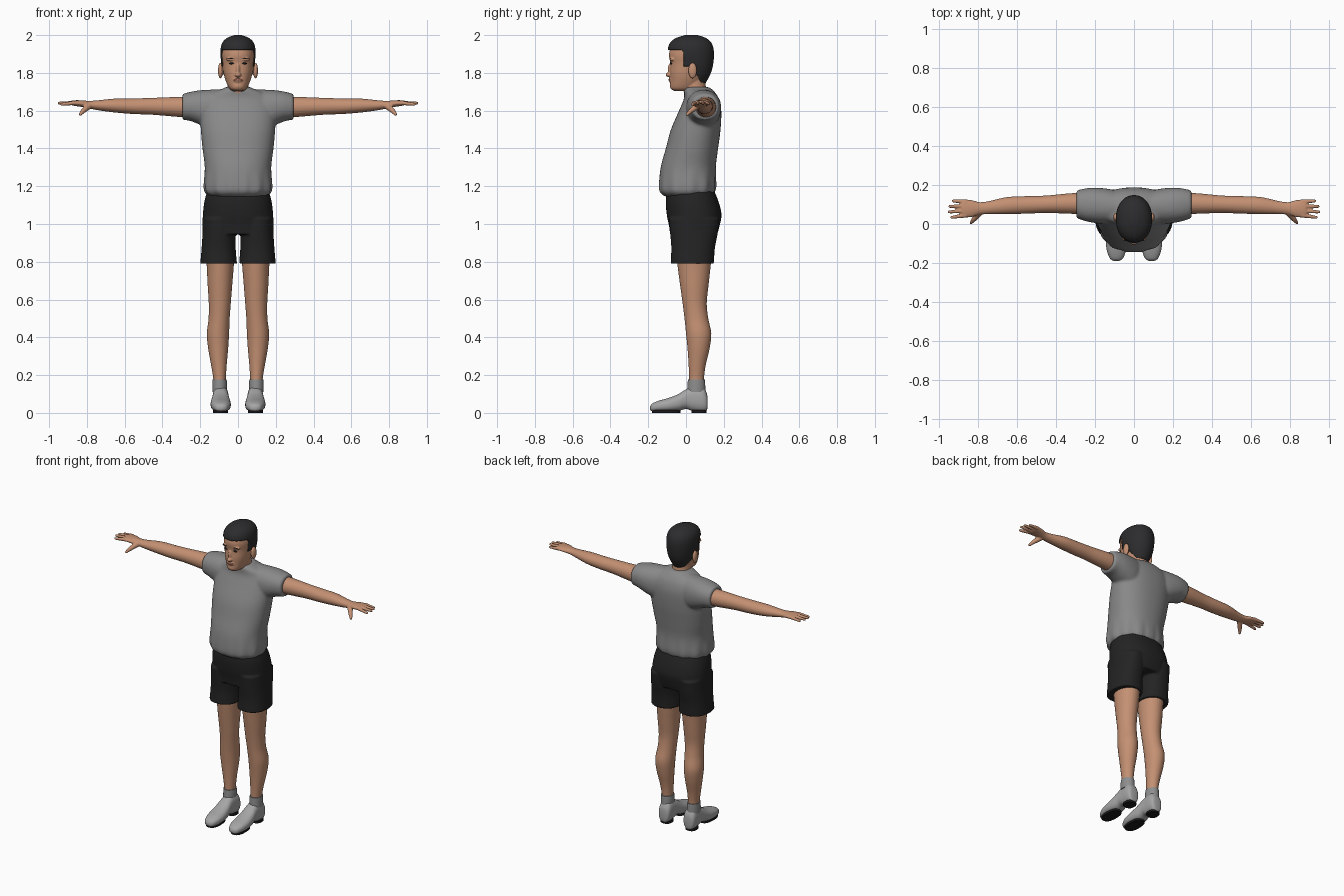
import bpy, bmesh, math
from mathutils import Vector, Matrix

if "Cube" in bpy.data.objects:
    bpy.data.objects.remove(bpy.data.objects["Cube"], do_unlink=True)


def material(name, *rgb):
    m = bpy.data.materials.new(name)
    m.use_nodes = True
    colour = (*rgb, 1)
    m.diffuse_color = colour
    m.node_tree.nodes["Principled BSDF"].inputs["Base Color"].default_value = colour
    return m


skin = material("skin", .55, .28, .17)
lip = material("lip", .38, .15, .1)
hair = material("black hair", .025, .025, .027)
cloth = material("grey shirt", .25, .25, .25)
black = material("black shorts", .017, .017, .018)
white = material("light shoe", .38, .38, .38)
sock_grey = material("sock grey", .27, .27, .27)
sole_black = material("sole black", .01, .01, .01)


def spline(rows, steps):
    """Catmull-Rom interpolation of the section rows."""
    v = [Vector(r) for r in rows]
    out = []
    for i in range(len(v) - 1):
        a, b, c, d = v[max(i - 1, 0)], v[i], v[i + 1], v[min(i + 2, len(v) - 1)]
        for k in range(steps):
            t = k / steps
            out.append(b + (c - a) * t / 2 + (a - b * 2.5 + c * 2 - d / 2) * t * t
                       + (b * 3 - a - c * 3 + d) * t ** 3 / 2)
    return out + [v[-1]]


def loft(bm, axis, rows, side=1, p=2, sides=32, steps=5):
    """Rounded sections: (position, low, high, low, high) along an axis."""
    rings = []
    for t, a0, a1, b0, b1 in spline(rows, steps):
        ring = []
        for k in range(sides):
            ang = math.tau * (k + .5) / sides
            c, s = math.cos(ang), math.sin(ang)
            a = (a0 + a1) / 2 + (a1 - a0) / 2 * math.copysign(abs(c) ** (2 / p), c)
            b = (b0 + b1) / 2 + (b1 - b0) / 2 * math.copysign(abs(s) ** (2 / p), s)
            x, y, z = {"x": (t, a, b), "y": (a, t, b), "z": (a, b, t)}[axis]
            ring.append(bm.verts.new((x * side, y, z)))
        rings.append(ring)
    for r, q in zip(rings, rings[1:]):
        for k in range(sides):
            j = (k + 1) % sides
            bm.faces.new((r[k], r[j], q[j], q[k]))
    bm.faces.new(rings[0])
    bm.faces.new(rings[-1])


def even(rows):
    """Rows given as (position, half width, back low, back high)."""
    return [(t, -w, w, lo, hi) for t, w, lo, hi in rows]


def ball(bm, centre, radii):
    m = Matrix.Translation(centre) @ Matrix.Diagonal((*radii, 1))
    bmesh.ops.create_uvsphere(bm, u_segments=20, v_segments=12, radius=1, matrix=m)


def finger(bm, start, end, r1, r2):
    a, b = Vector(start), Vector(end)
    rot = (b - a).to_track_quat("Z", "Y").to_matrix().to_4x4()
    bmesh.ops.create_cone(bm, cap_ends=True, segments=12, radius1=r1, radius2=r2,
                          depth=(b - a).length, matrix=Matrix.Translation((a + b) / 2) @ rot)
    ball(bm, b, (r2, r2, r2))


def finish(name, bm, mat, voxel=0, relax=4):
    """Create the object; a voxel size fuses its overlapping volumes."""
    bmesh.ops.recalc_face_normals(bm, faces=bm.faces)
    mesh = bpy.data.meshes.new(name)
    bm.to_mesh(mesh)
    bm.free()
    mesh.materials.append(mat)
    ob = bpy.data.objects.new(name, mesh)
    bpy.context.collection.objects.link(ob)
    bpy.ops.object.select_all(action="DESELECT")
    ob.select_set(True)
    bpy.context.view_layer.objects.active = ob
    bpy.ops.object.shade_smooth_by_angle(angle=math.radians(50))
    if voxel:
        r = ob.modifiers.new("fuse", "REMESH")
        r.mode, r.voxel_size, r.use_smooth_shade = "VOXEL", voxel, True
        s = ob.modifiers.new("relax", "SMOOTH")
        s.factor, s.iterations = .5, relax
    return ob


# Head with neck, nose, brow and ears
bm = bmesh.new()
loft(bm, "z", even([(1.705, .03, -.065, .03), (1.72, .048, -.083, .06), (1.76, .066, -.084, .09),
                    (1.80, .077, -.086, .11), (1.85, .083, -.084, .125), (1.90, .087, -.09, .135),
                    (1.95, .078, -.072, .125), (1.98, .045, -.03, .09)]), p=2.2)
loft(bm, "z", even([(1.62, .08, .0, .13), (1.69, .062, -.01, .115), (1.73, .056, -.015, .105),
                    (1.8, .055, -.01, .1)]))
ball(bm, (0, -.083, 1.815), (.011, .014, .035))
ball(bm, (0, -.09, 1.79), (.017, .018, .012))
ball(bm, (0, -.078, 1.762), (.028, .014, .014))
ball(bm, (0, -.07, 1.73), (.028, .016, .014))
for s in (-1, 1):
    ball(bm, (s * .093, .035, 1.812), (.013, .023, .042))
    ball(bm, (s * .035, -.072, 1.872), (.028, .016, .01))
finish("head", bm, skin, .004, 3)

# Eyes, brows and mouth
for s, label in ((-1, "right"), (1, "left")):
    for part, z, y, radii, mat in (("eye", 1.85, -.079, (.014, .006, .0045), hair),
                                   ("brow", 1.875, -.083, (.02, .005, .003), hair)):
        bm = bmesh.new()
        ball(bm, (s * .035, y, z), radii)
        finish(f"{label}_{part}", bm, mat)
bm = bmesh.new()
ball(bm, (0, -.088, 1.764), (.024, .006, .006))
finish("mouth", bm, lip)

# Hair cap trimmed along the hairline, sideburns and nape
bm = bmesh.new()
loft(bm, "z", even([(1.735, .05, -.05, .098), (1.80, .08, -.08, .132), (1.86, .09, -.09, .146),
                    (1.92, .093, -.097, .147), (1.96, .083, -.084, .134), (1.985, .058, -.052, .105),
                    (2.0, .02, -.005, .06)]), p=2.1, sides=48)
for point, normal in (((0, 0, 1.922), (0, 0, 1)), ((0, 0, 1.835), (0, 0, 1)),
                      ((0, -.012, 0), (0, 1, 0)), ((0, .05, 1.8), (0, 1, .6))):
    bmesh.ops.bisect_plane(bm, geom=bm.verts[:] + bm.edges[:] + bm.faces[:],
                           plane_co=point, plane_no=normal)
bare = []
for f in bm.faces:
    c = f.calc_center_median()
    behind_ear = (c.y - .05) + (c.z - 1.8) * .6 > 0
    if not (c.z > 1.922 or (c.y > -.012 and c.z > 1.835) or behind_ear) or c.z < 1.74:
        bare.append(f)
bmesh.ops.delete(bm, geom=bare, context="FACES")
ob = finish("hair", bm, hair)
thick = ob.modifiers.new("thickness", "SOLIDIFY")
thick.thickness, thick.offset = .012, -1

# Shirt: torso with loose hem, fused with both sleeves
bm = bmesh.new()
loft(bm, "z", even([(1.145, .145, -.11, .13), (1.165, .172, -.136, .15), (1.2, .18, -.144, .16),
                    (1.3, .176, -.134, .158), (1.4, .188, -.107, .17), (1.5, .197, -.08, .183),
                    (1.6, .2, -.037, .187), (1.66, .185, -.012, .175), (1.695, .14, -.01, .155),
                    (1.715, .085, -.012, .135), (1.725, .068, .0, .12)]), p=2.25, sides=48)
for v in bm.verts:
    fold = math.sin(13 * math.atan2(v.co.y, v.co.x)) * max(0, 1 - abs(v.co.z - 1.18) / .12)
    v.co.x *= 1 + .025 * fold
    v.co.y *= 1 + .025 * fold
for s in (-1, 1):
    loft(bm, "x", [(.05, .01, .16, 1.5, 1.715), (.13, .0, .18, 1.5, 1.712),
                   (.2, .005, .186, 1.525, 1.708), (.25, .015, .182, 1.545, 1.7),
                   (.295, .03, .172, 1.552, 1.688)], s, 2.2)
finish("shirt", bm, cloth, .008, 5)

# Shorts: seat fused with two trouser legs
bm = bmesh.new()
loft(bm, "z", even([(1.185, .16, -.1, .145), (1.12, .178, -.107, .172), (1.05, .186, -.102, .188),
                    (.99, .188, -.09, .178), (.945, .187, -.084, .165)]), p=2.3, sides=48)
for s in (-1, 1):
    loft(bm, "z", [(1.03, .012, .185, -.09, .178), (.95, .012, .188, -.084, .168),
                   (.87, .012, .193, -.078, .153), (.79, .005, .2, -.082, .148)], s, 2.3)
finish("shorts", bm, black, .006, 4)

for s, label in ((-1, "right"), (1, "left")):
    # Arm, palm and fingers
    bm = bmesh.new()
    loft(bm, "x", [(.22, .045, .16, 1.56, 1.675), (.32, .052, .158, 1.567, 1.673),
                   (.45, .056, .146, 1.578, 1.668), (.55, .053, .143, 1.582, 1.665),
                   (.65, .05, .138, 1.59, 1.664), (.74, .05, .118, 1.602, 1.655),
                   (.79, .048, .112, 1.612, 1.652), (.83, .036, .122, 1.62, 1.655),
                   (.87, .033, .126, 1.626, 1.655), (.885, .04, .12, 1.632, 1.652)], s, sides=24)
    for base, tip, reach, drop in ((.045, .034, .942, .006), (.068, .062, .955, 0),
                                   (.092, .09, .952, 0), (.114, .118, .934, .004)):
        finger(bm, (s * .86, base, 1.641), (s * (reach - .008), tip, 1.64 - drop), .012, .008)
    finger(bm, (s * .79, .06, 1.625), (s * .82, .025, 1.598), .018, .013)
    finger(bm, (s * .82, .025, 1.598), (s * .835, .006, 1.58), .013, .008)
    finish(f"{label}_arm", bm, skin, .004, 3)

    # Bare leg
    bm = bmesh.new()
    loft(bm, "z", [(.88, .015, .175, -.055, .14), (.78, .022, .166, -.045, .131),
                   (.68, .03, .161, -.032, .12), (.58, .038, .155, -.018, .11),
                   (.5, .044, .156, -.008, .118), (.42, .047, .165, .0, .134),
                   (.34, .052, .158, .008, .125), (.25, .06, .142, .014, .104),
                   (.18, .064, .131, .016, .095), (.12, .064, .131, .016, .095)], s)
    finish(f"{label}_leg", bm, skin)

    # Sock
    bm = bmesh.new()
    loft(bm, "z", [(.11, .058, .136, .006, .103), (.15, .058, .136, .008, .102),
                   (.178, .06, .135, .01, .1)], s)
    finish(f"{label}_sock", bm, sock_grey)

    # Shoe
    bm = bmesh.new()
    loft(bm, "y", [(-.19, .078, .102, .016, .034), (-.178, .058, .122, .008, .05),
                   (-.14, .042, .138, .006, .066), (-.09, .038, .145, .006, .08),
                   (-.04, .042, .142, .01, .1), (.0, .048, .136, .02, .125),
                   (.035, .05, .134, .01, .142), (.085, .05, .134, .004, .142),
                   (.108, .058, .126, .01, .11), (.114, .075, .11, .03, .08)], s, 2.4)
    finish(f"{label}_shoe", bm, white)

    # Sole and heel
    for part, y0, y1, half in (("sole", -.18, -.03, .04), ("heel", .03, .108, .036)):
        bm = bmesh.new()
        loft(bm, "z", [(0, .092 - half, .092 + half, y0, y1),
                       (.014, .092 - half, .092 + half, y0, y1)], s, 2.6, steps=1)
        finish(f"{label}_{part}", bm, sole_black)
